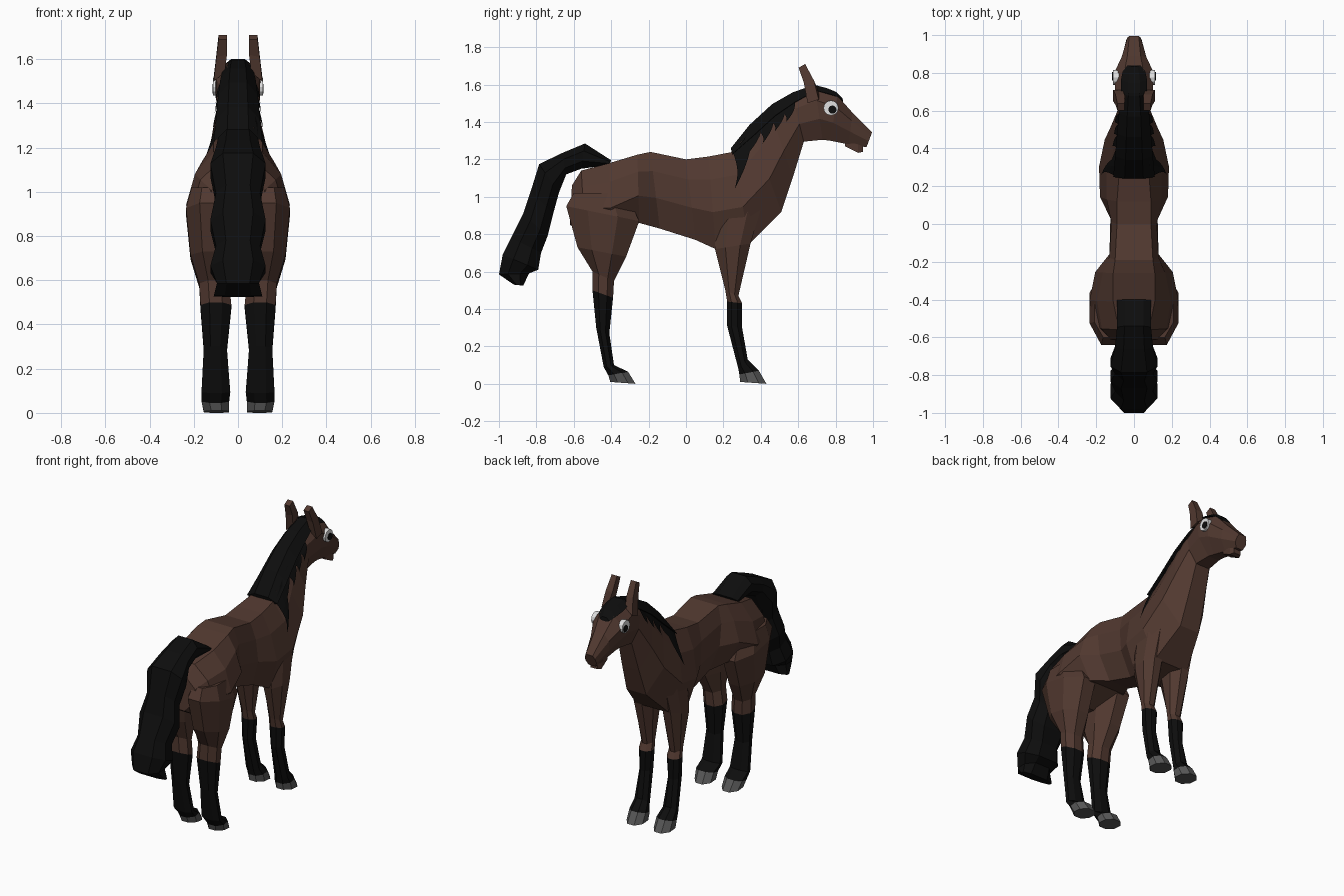
import bpy, bmesh, math
from mathutils import Vector
from mathutils.bvhtree import BVHTree


def material(name, rgb):
    m = bpy.data.materials.new(name)
    m.diffuse_color = (*rgb, 1)
    return m


BROWN = material("bay_brown", (0.082, 0.040, 0.029))
BLACK = material("hair_black", (0.004, 0.004, 0.004))
GREY = material("hoof_grey", (0.10, 0.10, 0.10))
WHITE = material("eye_white", (0.75, 0.75, 0.75))


def make(name, verts, faces, mats, ids=None, fix=True):
    me = bpy.data.meshes.new(name)
    me.from_pydata(verts, [], faces)
    for m in mats:
        me.materials.append(m)
    if ids:
        me.polygons.foreach_set("material_index", ids)
    if fix:
        bm = bmesh.new()
        bm.from_mesh(me)
        bmesh.ops.recalc_face_normals(bm, faces=bm.faces)
        bm.to_mesh(me)
        bm.free()
    ob = bpy.data.objects.new(name, me)
    bpy.context.collection.objects.link(ob)
    return ob


def loft(name, rings, mats, band=None):
    """Skin a list of equal-length rings; band gives one material index per segment."""
    n = len(rings[0])
    verts = [p for r in rings for p in r]
    faces, ids = [], []
    band = band or [0] * (len(rings) - 1)
    for i in range(len(rings) - 1):
        for k in range(n):
            j = (k + 1) % n
            faces.append((i * n + k, i * n + j, (i + 1) * n + j, (i + 1) * n + k))
            ids.append(band[i])
    last = (len(rings) - 1) * n
    faces += [tuple(range(n)), tuple(range(last, last + n))]
    ids += [band[0], band[-1]]
    return make(name, verts, faces, mats, ids)


def section(ty, tz, by, bz, wt, w1, wm, wb):
    """Eight-sided ring from a top point to a bottom point with four half widths."""
    half = [(w, ty + (by - ty) * t, tz + (bz - tz) * t)
            for w, t in ((wt, 0), (w1, 0.25), (wm, 0.6), (wb, 1))]
    return half + [(-x, y, z) for x, y, z in reversed(half)]


# Trunk, neck and head in one skin
trunk = [
    (-0.61, 1.06, -0.62, 0.85, 0.06, 0.12, 0.13, 0.05),
    (-0.56, 1.14, -0.54, 0.80, 0.08, 0.17, 0.205, 0.10),
    (-0.41, 1.18, -0.40, 0.78, 0.11, 0.195, 0.235, 0.12),
    (-0.26, 1.225, -0.25, 0.86, 0.11, 0.165, 0.205, 0.13),
    (-0.19, 1.24, -0.14, 0.83, 0.10, 0.13, 0.13, 0.07),
    (0.00, 1.20, 0.05, 0.77, 0.09, 0.12, 0.125, 0.07),
    (0.12, 1.215, 0.16, 0.72, 0.09, 0.145, 0.18, 0.12),
    (0.25, 1.24, 0.34, 0.75, 0.08, 0.145, 0.185, 0.12),
    (0.35, 1.36, 0.51, 0.92, 0.06, 0.11, 0.155, 0.07),
    (0.45, 1.46, 0.57, 1.10, 0.05, 0.09, 0.12, 0.06),
    (0.57, 1.53, 0.63, 1.295, 0.045, 0.08, 0.085, 0.05),
    (0.69, 1.585, 0.73, 1.305, 0.05, 0.10, 0.10, 0.04),
    (0.81, 1.54, 0.77, 1.30, 0.05, 0.105, 0.09, 0.035),
    (0.89, 1.45, 0.87, 1.28, 0.035, 0.065, 0.065, 0.03),
    (0.995, 1.345, 0.965, 1.265, 0.025, 0.035, 0.04, 0.025)]
body = loft("body", [section(*s) for s in trunk], [BROWN])

# Lower lip
loft("lower_lip", [[(sx * w, y, z) for sx, z in ((1, zt), (1, zb), (-1, zb), (-1, zt))]
                   for y, w, zt, zb in ((0.85, 0.03, 1.30, 1.27), (0.92, 0.035, 1.28, 1.235),
                                        (0.945, 0.025, 1.27, 1.24))], [BROWN])


# Legs: each ring is back (y, z), front (y, z), inner x, outer x
def leg(name, side, rows, band):
    rings = []
    for yb, zb, yf, zf, xi, xo in rows:
        ring = []
        for k in range(8):
            a = math.radians(22.5 + 45 * k)
            c, s = math.cos(a) / 0.924, math.sin(a) / 0.924
            ring.append((side * ((xi + xo) / 2 + c * (xo - xi) / 2),
                         (yb + yf) / 2 + s * (yf - yb) / 2,
                         (zb + zf) / 2 + s * (zf - zb) / 2))
        rings.append(ring)
    loft(name, rings, [BROWN, BLACK, GREY], band)


hind = [(-0.60, 1.02, -0.32, 1.02, 0.05, 0.21), (-0.64, 0.95, -0.25, 0.87, 0.025, 0.235),
        (-0.58, 0.73, -0.32, 0.68, 0.03, 0.215), (-0.50, 0.60, -0.385, 0.55, 0.04, 0.175),
        (-0.50, 0.50, -0.39, 0.46, 0.03, 0.17), (-0.48, 0.30, -0.41, 0.27, 0.05, 0.155),
        (-0.44, 0.09, -0.385, 0.10, 0.035, 0.165), (-0.415, 0.045, -0.31, 0.065, 0.04, 0.165),
        (-0.405, 0.01, -0.27, 0.00, 0.04, 0.155)]
fore = [(0.16, 0.95, 0.42, 1.00, 0.05, 0.165), (0.155, 0.72, 0.345, 0.75, 0.035, 0.17),
        (0.21, 0.50, 0.28, 0.47, 0.06, 0.14), (0.22, 0.44, 0.30, 0.43, 0.055, 0.145),
        (0.22, 0.31, 0.30, 0.30, 0.065, 0.14), (0.28, 0.08, 0.33, 0.13, 0.055, 0.15),
        (0.285, 0.05, 0.39, 0.07, 0.04, 0.155), (0.29, 0.01, 0.43, 0.00, 0.04, 0.155)]
for side, tag in ((1, "right"), (-1, "left")):
    leg("hind_leg_" + tag, side, hind, [0, 0, 0, 0, 1, 1, 1, 2])
    leg("front_leg_" + tag, side, fore, [0, 0, 0, 1, 1, 1, 2])

    # Ear
    loft("ear_" + tag, [[(side * x, y, z) for x, y, z in ring] for ring in (
        [(0.06, 0.65, 1.54), (0.11, 0.65, 1.50), (0.11, 0.71, 1.52), (0.06, 0.71, 1.56)],
        [(0.05, 0.63, 1.62), (0.098, 0.63, 1.61), (0.098, 0.685, 1.62), (0.05, 0.685, 1.62)],
        [(0.05, 0.602, 1.69), (0.088, 0.602, 1.69), (0.088, 0.637, 1.71), (0.05, 0.637, 1.71)])], [BROWN])

    # Eye and pupil discs
    for name, r, x, y, z, mat in (("eye_", 0.04, 0.112, 0.775, 1.475, WHITE),
                                  ("pupil_", 0.022, 0.116, 0.783, 1.466, BLACK)):
        disc = [[(side * px, y + r * math.cos(k * math.pi / 6), z + r * math.sin(k * math.pi / 6))
                 for k in range(12)] for px in (0.08, x)]
        loft(name + tag, disc, [mat])

# Tail: outer (y, z), inner (y, z), half width
tail = [(-0.40, 1.195, -0.41, 1.17, 0.09), (-0.54, 1.285, -0.56, 1.15, 0.09),
        (-0.66, 1.235, -0.64, 1.12, 0.10), (-0.785, 1.175, -0.68, 1.02, 0.125),
        (-0.83, 1.03, -0.71, 0.91, 0.10), (-0.87, 0.91, -0.74, 0.79, 0.125),
        (-0.935, 0.78, -0.775, 0.70, 0.10), (-0.98, 0.69, -0.79, 0.61, 0.125),
        (-1.00, 0.585, -0.84, 0.59, 0.095), (-0.92, 0.53, -0.87, 0.525, 0.11)]
rings = []
for oy, oz, iy, iz, w in tail:
    half = [(f * w, oy + (iy - oy) * t, oz + (iz - oz) * t)
            for f, t in ((0.55, 0), (1, 0.3), (1, 0.7), (0.55, 1))]
    rings.append(half + [(-x, y, z) for x, y, z in reversed(half)])
loft("tail", rings, [BLACK])

# Mane crest and forelock: centre (y, z), half width, drop at the edge
def crest(name, rows):
    loft(name, [[(0.45 * w, y, z), (w, y + 0.3 * d, z - d), (0.4 * w, y + 0.3 * d, z - d - 0.01),
                 (-0.4 * w, y + 0.3 * d, z - d - 0.01), (-w, y + 0.3 * d, z - d), (-0.45 * w, y, z)]
                for y, z, w, d in rows], [BLACK])


crest("mane_crest", [(0.24, 1.26, 0.11, 0.03), (0.34, 1.385, 0.10, 0.06),
                     (0.46, 1.495, 0.09, 0.06), (0.57, 1.558, 0.08, 0.05), (0.69, 1.60, 0.065, 0.03)])
crest("forelock", [(0.68, 1.60, 0.07, 0.03), (0.75, 1.582, 0.07, 0.03),
                   (0.80, 1.562, 0.06, 0.025), (0.835, 1.53, 0.035, 0.015)])

# Mane locks laid over the neck: root back, root front, tip (y, z)
skin = BVHTree.FromPolygons([v.co for v in body.data.vertices],
                            [p.vertices[:] for p in body.data.polygons])
locks = [((0.25, 1.24), (0.36, 1.36), (0.26, 1.04)), ((0.31, 1.31), (0.41, 1.41), (0.335, 1.235)),
         ((0.37, 1.37), (0.47, 1.45), (0.41, 1.285)), ((0.43, 1.42), (0.53, 1.50), (0.475, 1.35)),
         ((0.49, 1.47), (0.58, 1.53), (0.535, 1.40))]
N = 6
verts, faces = [], []
for side in (1, -1):
    for a, b, tip in locks:
        base = len(verts)
        for i in range(N + 1):
            for k in range(3):
                t = i / N
                root = Vector(a).lerp(Vector(b), k / 2)
                bow = 0.02 * math.sin(math.pi * t)
                y, z = root.lerp(Vector(tip), t) + Vector((bow, 0))
                hit = skin.ray_cast(Vector((1, y, z)), Vector((-1, 0, 0)))[0]
                x = max((hit.x if hit else 0.06) + 0.012, 0.06)
                verts.append((side * x, y, z))
        for i in range(N):
            for k in range(2):
                q = base + i * 3 + k
                f = (q, q + 1, q + 4, q + 3)
                faces.append(f if side < 0 else f[::-1])
make("mane_locks", verts, faces, [BLACK], fix=False)
